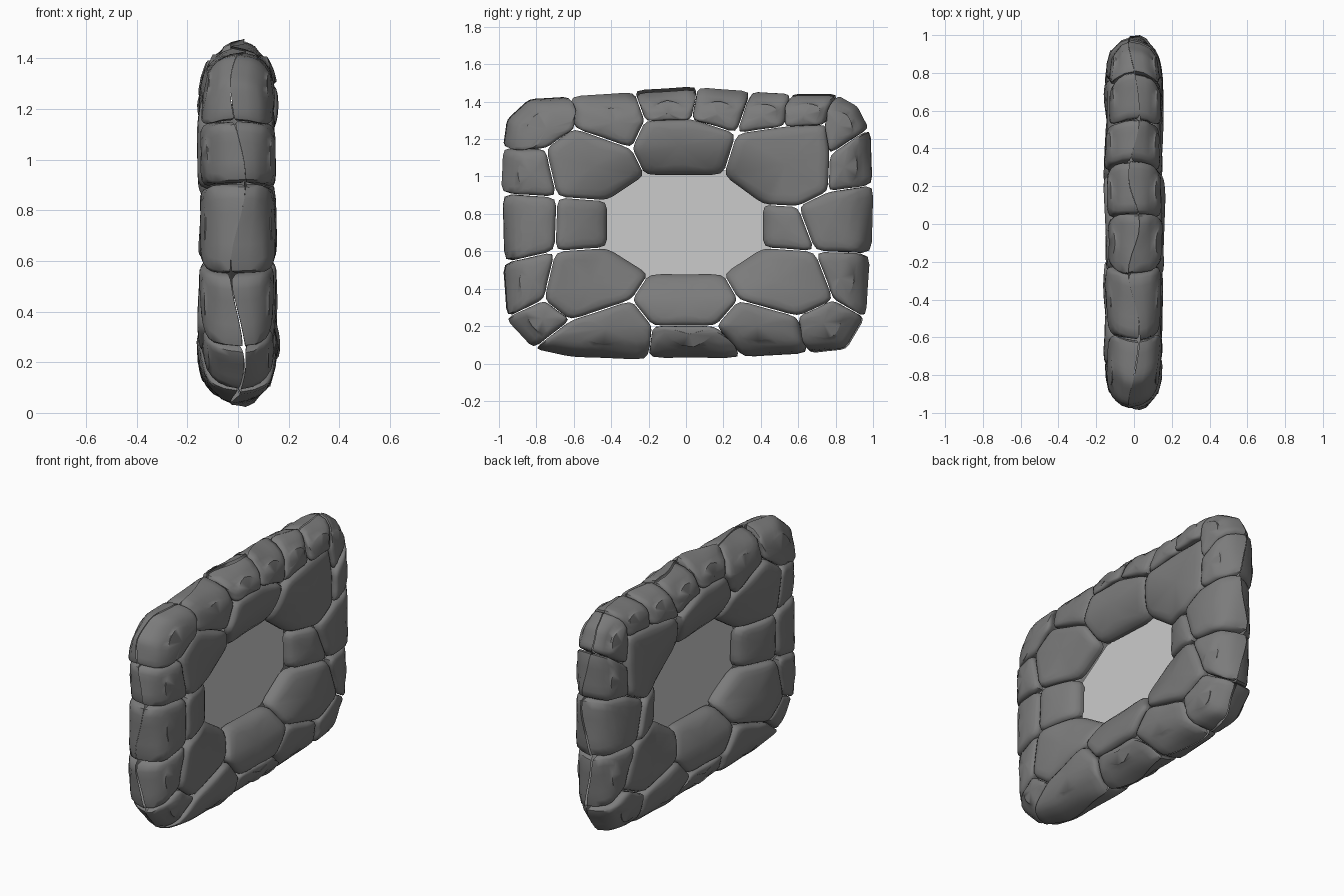
import bpy, bmesh, random, math
from mathutils import Vector

if "Cube" in bpy.data.objects:
    bpy.data.objects.remove(bpy.data.objects["Cube"])

random.seed(7)
MID = Vector((0, 0.74))

def material(name, v):
    m = bpy.data.materials.new(name)
    m.diffuse_color = (v, v, v, 1)
    m.use_nodes = True
    m.node_tree.nodes["Principled BSDF"].inputs["Base Color"].default_value = m.diffuse_color
    return m

stone_mat = material("dark_stone", 0.2)
pane_mat = material("pale_pane", 0.6)

# Joint points of the stonework in (y, z): opening, middle joints, outer rim
OPENING = [(-.42, .87), (-.22, 1.005), (.2, 1.005), (.41, .85),
           (.41, .62), (.2, .48), (-.2, .48), (-.42, .62)]
JOINTS = [(-.69, .89), (-.75, 1.15), (-.6, 1.26), (-.29, 1.15), (-.22, 1.3), (.03, 1.31),
          (.27, 1.23), (.53, 1.27), (.75, 1.28), (.77, 1.12), (.76, .92), (.6, .84),
          (.69, .6), (.79, .34), (.6, .25), (.28, .34), (.16, .2), (-.18, .2),
          (-.29, .34), (-.62, .23), (-.76, .34), (-.7, .6)]
RIM = [(-.98, .91), (-.97, 1.15), (-.95, 1.3), (-.83, 1.41), (-.61, 1.42), (-.27, 1.44),
       (.06, 1.46), (.34, 1.44), (.55, 1.43), (.8, 1.43), (.97, 1.25), (.98, .95),
       (.97, .59), (.95, .25), (.85, .08), (.65, .06), (.3, .04), (-.2, .04),
       (-.6, .05), (-.8, .09), (-.95, .25), (-.97, .54), (.91, 1.37)]
points = {}
for tag, table in (("i", OPENING), ("m", JOINTS), ("r", RIM)):
    for k, p in enumerate(table):
        points[f"{tag}{k}"] = Vector(p)

# Each stone is a loop of joint points
INNER_STONES = ["i0 i1 m3 m2 m1 m0", "i1 m3 m4 m5 m6 i2", "i2 m6 m7 m8 m9 m10 m11 i3",
                "i3 m11 m12 i4", "i4 m12 m13 m14 m15 i5", "i5 m15 m16 m17 m18 i6",
                "i6 m18 m19 m20 m21 i7", "i7 m21 m0 i0"]
RIM_STONES = ["r0 m0 m21 r21", "r1 m1 m0 r0", "r1 r2 r3 r4 m2 m1", "r4 r5 m4 m3 m2",
              "r5 r6 m5 m4", "r6 r7 m6 m5", "r7 r8 m7 m6", "r8 r9 m8 m7",
              "r9 r22 r10 m9 m8", "r10 r11 m10 m9", "r11 r12 m12 m11 m10",
              "r12 r13 m13 m12", "r13 r14 r15 m14 m13", "r15 r16 m16 m15 m14",
              "r16 r17 m17 m16", "r17 r18 r19 m19 m18 m17", "r19 r20 m20 m19",
              "r20 r21 m21 m20"]

def span(p):
    """0 at the opening, 1 at the outer rim."""
    q, w = abs(p.x), abs(p.y - MID.y)
    d_in = max(0, q - .41, w - .27, .58 * q + .81 * w - .335)
    d_out = max(0, min(.97 - q, .69 - w, 1.04 - (q + w) * .707))
    return d_in / (d_in + d_out + 1e-6)

def height(p):
    """Half thickness of the frame."""
    t = span(p)
    return .145 - (.08 if t < .5 else .05) * (1 - 2 * t) ** 2

def seam(p):
    """Wavy line along the rim where the two faces meet."""
    return .03 * math.sin(9 * math.atan2(p.y - MID.y, p.x))

def outline(keys):
    """Stone outline, subdivided and softened at the corners."""
    pts = [points[k] for k in keys]
    fine = []
    for a, b in zip(pts, pts[1:] + pts[:1]):
        fine += [a.lerp(b, s / 6) for s in range(6)]
    n = len(fine)
    return [(fine[i - 1] + 2 * fine[i] + fine[(i + 1) % n]) / 4 for i in range(n)]

def add(name, bm, mat, smooth):
    me = bpy.data.meshes.new(name)
    bm.to_mesh(me)
    bm.free()
    me.materials.append(mat)
    ob = bpy.data.objects.new(name, me)
    bpy.context.collection.objects.link(ob)
    if smooth:
        me.shade_smooth()
        me.set_sharp_from_angle(angle=math.radians(50))

def stone(name, keys, side):
    """Open-backed domed shell; rim stones wrap round to the seam."""
    base = outline(keys)
    n = len(base)
    c = sum(base, Vector((0, 0))) / n
    swell = random.uniform(-.006, .01)
    jut = random.uniform(0, .025)
    tilt = Vector((random.uniform(-.05, .05), random.uniform(-.05, .05)))
    is_rim = keys[0][0] == "r"
    bm = bmesh.new()
    rings = []
    # (inset, blend from back edge to surface, lift, pull-in of the rim)
    for inset, f, lift, pull in ((.003, 0, 0, 0), (.003, .5, 0, .012), (.004, 1, -.022, .035),
                                 (.012, 1, -.007, .055), (.028, 1, .001, .075), (.06, 1, .005, .1)):
        ring = []
        for p in base:
            d = c - p
            rim = max(0, (span(p) - .6) / .4) if is_rim else 0
            inward = (MID - p).normalized()
            v = d.normalized() * inset + inward * rim * pull
            v *= min(1, .65 * d.length / v.length)
            q = p + v - inward * rim * jut * (1 - f * .5)
            surf = height(q) + swell + tilt.dot(q - c) + lift
            back = max(0, surf - .05) * (1 - rim) + seam(p) * side * rim
            x = (back + f * (surf - back)) * side
            ring.append(bm.verts.new((x, max(-1, min(1, q.x)), max(0, min(1.49, q.y)))))
        rings.append(ring)
    for lo, hi in zip(rings, rings[1:]):
        for i in range(n):
            j = (i + 1) % n
            bm.faces.new((lo[i], lo[j], hi[j], hi[i]))
    mid = sum((v.co for v in rings[-1]), Vector()) / n
    top = bm.verts.new(mid + Vector((.006 * side, 0, 0)))
    for i in range(n):
        bm.faces.new((rings[-1][i], rings[-1][(i + 1) % n], top))
    bmesh.ops.recalc_face_normals(bm, faces=bm.faces)
    bm.normal_update()
    if top.normal.x * side < 0:
        bmesh.ops.reverse_faces(bm, faces=bm.faces)
    add(name, bm, stone_mat, True)

# The same stonework on both faces, with slightly different wear
for label, side in (("right", 1), ("left", -1)):
    for kind, loops in (("inner", INNER_STONES), ("rim", RIM_STONES)):
        for k, row in enumerate(loops):
            stone(f"{label}_{kind}_stone_{k + 1:02d}", row.split(), side)

# Flat pane filling the opening
bm = bmesh.new()
bm.faces.new([bm.verts.new((0, p[0] * 1.1, MID.y + (p[1] - MID.y) * 1.1)) for p in OPENING])
add("pane", bm, pane_mat, False)
